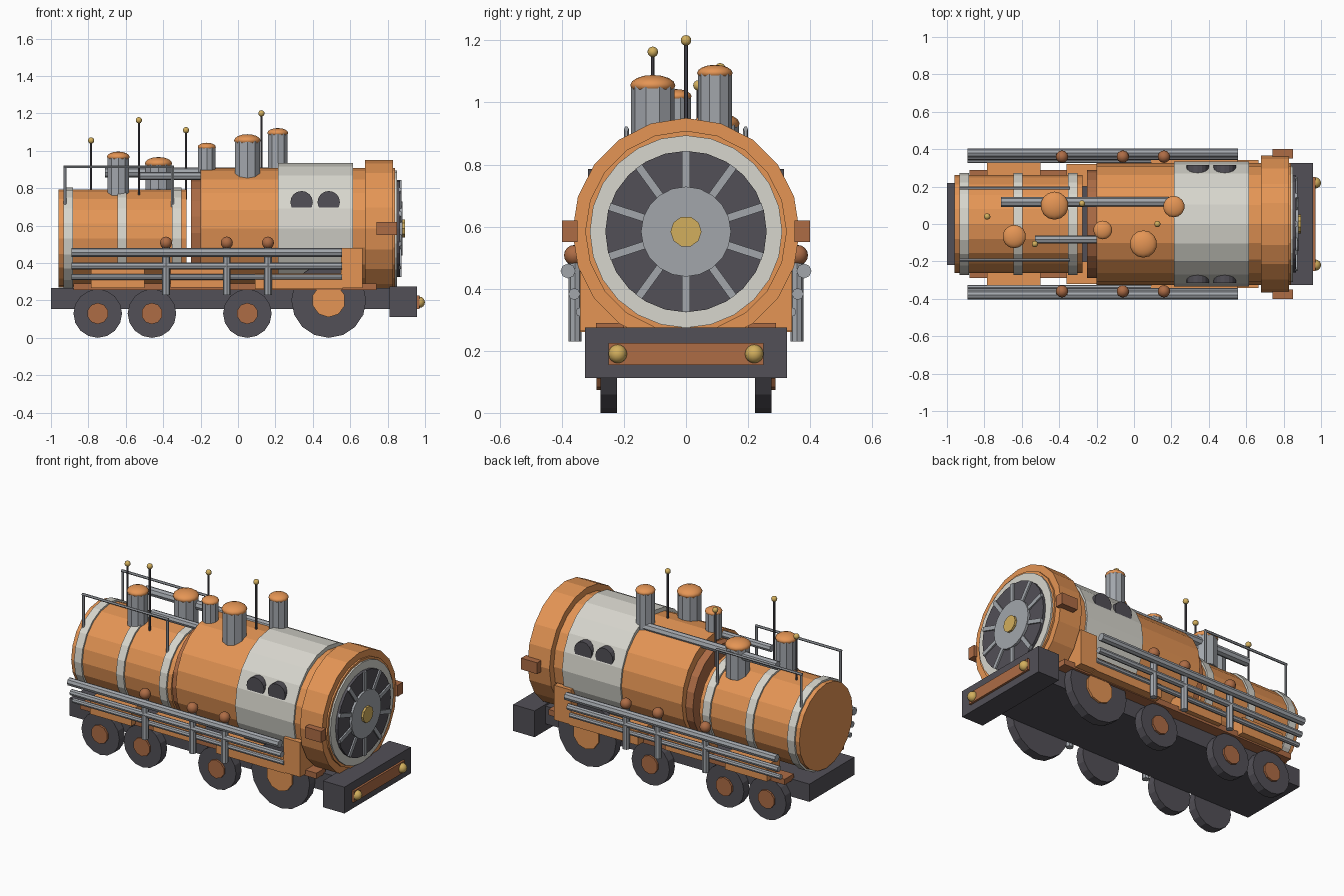
import bpy, math
from mathutils import Matrix, Vector

if "Cube" in bpy.data.objects:
    bpy.data.objects.remove(bpy.data.objects["Cube"])


def mat(name, r, g, b):
    m = bpy.data.materials.new(name)
    m.diffuse_color = (r, g, b, 1)
    m.use_nodes = True
    m.node_tree.nodes["Principled BSDF"].inputs["Base Color"].default_value = m.diffuse_color
    return m


ORANGE = mat("orange", 0.78, 0.30, 0.09)
COPPER = mat("copper", 0.42, 0.15, 0.06)
CREAM = mat("cream", 0.68, 0.67, 0.61)
DARK = mat("dark", 0.085, 0.08, 0.095)
BRASS = mat("brass", 0.65, 0.43, 0.11)
STEEL = mat("steel", 0.36, 0.38, 0.41)


def finish(name, material):
    o = bpy.context.object
    o.name = name
    o.data.materials.append(material)
    return o


def box(name, x, y, z, material):
    """Box from (min, max) pairs."""
    bpy.ops.mesh.primitive_cube_add(size=1, location=[sum(p) / 2 for p in (x, y, z)])
    bpy.context.object.scale = [abs(p[1] - p[0]) for p in (x, y, z)]
    return finish(name, material)


def rod(name, a, b, r, material, n=8):
    """Cylinder between two points."""
    a, b = Vector(a), Vector(b)
    d = b - a
    bpy.ops.mesh.primitive_cylinder_add(vertices=n, radius=r, depth=d.length, location=(a + b) / 2)
    if abs(d.x) > 1e-6:
        bpy.context.object.rotation_euler = (0, math.pi / 2, 0)
    elif abs(d.y) > 1e-6:
        bpy.context.object.rotation_euler = (math.pi / 2, 0, 0)
    return finish(name, material)


def drum(name, x0, x1, z, r, material, n=20):
    """Lengthwise cylinder on the centre line."""
    return rod(name, (x0, 0, z), (x1, 0, z), r, material, n)


def ball(name, p, r, material, flat=1.0):
    bpy.ops.mesh.primitive_uv_sphere_add(segments=14, ring_count=8, radius=r, location=p)
    bpy.context.object.scale.z = flat
    o = finish(name, material)
    o.data.shade_smooth()
    return o


# chassis and front bumper
box("chassis", (-1, 0.84), (-0.22, 0.22), (0.155, 0.265), DARK)
box("bumper", (0.81, 0.957), (-0.325, 0.325), (0.112, 0.275), DARK)
box("bumper_plate", (0.95, 0.97), (-0.25, 0.25), (0.155, 0.225), COPPER)

# boiler with cream sleeve and front collar
BZ = 0.584
drum("boiler", -0.20, 0.84, BZ, 0.325, ORANGE)
drum("boiler_rear_collar", -0.25, -0.19, 0.56, 0.29, COPPER)
sleeve = drum("cream_sleeve", 0.215, 0.615, BZ, 0.35, CREAM)
sleeve.scale.y = 0.335 / 0.35
drum("front_collar", 0.68, 0.83, BZ, 0.366, ORANGE)

# smokebox face
drum("face_rim", 0.83, 0.85, BZ, 0.31, CREAM, 24)
drum("face_dark_disc", 0.84, 0.866, BZ, 0.26, DARK, 24)
drum("face_hub", 0.86, 0.88, BZ, 0.145, STEEL, 20)
drum("face_boss", 0.87, 0.893, BZ, 0.05, BRASS, 10)
for i in range(10):
    a = math.radians(90 + 36 * i)
    o = box("face_spoke", (0.86, 0.875), (0.12, 0.258), (-0.0125, 0.0125), STEEL)
    o.location = (0.8675, 0.19 * math.cos(a), BZ + 0.19 * math.sin(a))
    o.rotation_euler.x = a

# rear tank and bands
drum("rear_tank", -0.96, -0.275, 0.53, 0.262, ORANGE)
for x in (-0.908, -0.62, -0.327):
    drum("tank_band", x - 0.025, x + 0.025, 0.53, 0.273, CREAM)

# firebox saddle spanning the boiler
box("saddle", (0.55, 0.665), (-0.342, 0.342), (0.265, 0.48), ORANGE)

# parts repeated on both sides
for s in (-1, 1):
    ball("buffer_light", (0.97, 0.22 * s, 0.19), 0.03, BRASS)
    box("running_strip", (-0.88, 0.74), (0.2 * s, 0.29 * s), (0.255, 0.29), COPPER)
    box("rear_side_box", (-0.785, -0.50), (0.2 * s, 0.33 * s), (0.265, 0.365), ORANGE)
    box("middle_side_box", (-0.36, -0.08), (0.2 * s, 0.32 * s), (0.27, 0.365), ORANGE)
    box("front_side_box", (0.09, 0.56), (0.2 * s, 0.342 * s), (0.26, 0.345), ORANGE)
    box("collar_block", (0.74, 0.85), (0.35 * s, 0.40 * s), (0.55, 0.62), COPPER)
    for x in (0.34, 0.485):
        rod("porthole", (x, 0.27 * s, 0.725), (x, 0.316 * s, 0.725), 0.06, DARK, 16)
    # wheels
    for x, r, hub, m in ((-0.75, 0.13, 0.057, COPPER), (-0.46, 0.13, 0.057, COPPER),
                         (0.05, 0.13, 0.057, COPPER), (0.485, 0.2, 0.09, ORANGE)):
        rod("wheel", (x, 0.222 * s, r), (x, 0.276 * s, r), r, DARK, 16)
        rod("wheel_hub", (x, 0.26 * s, r), (x, 0.288 * s, r), hub, m, 10)
    # side pipes, posts and valves
    for y, z, r in ((0.38, 0.457, 0.024), (0.36, 0.383, 0.019), (0.34, 0.325, 0.015)):
        rod("side_pipe", (-0.89, y * s, z), (0.555, y * s, z), r, STEEL)
    for x in (-0.385, -0.06, 0.16):
        rod("pipe_post", (x, 0.358 * s, 0.23), (x, 0.358 * s, 0.50), 0.021, STEEL)
        ball("pipe_valve", (x, 0.36 * s, 0.508), 0.033, COPPER)
    # tank handrail
    rod("handrail", (-0.932, 0.192 * s, 0.915), (-0.343, 0.192 * s, 0.915), 0.008, STEEL, 6)
    for x in (-0.925, -0.35):
        rod("handrail_post", (x, 0.192 * s, 0.69), (x, 0.192 * s, 0.915), 0.008, STEEL, 6)

# chimneys with domed caps
for x, y, r, z0, z1 in ((-0.64, -0.067, 0.06, 0.76, 0.967), (-0.425, 0.098, 0.072, 0.74, 0.932),
                        (-0.167, -0.032, 0.048, 0.86, 1.02), (0.05, -0.107, 0.07, 0.84, 1.055),
                        (0.213, 0.093, 0.055, 0.85, 1.095)):
    rod("chimney", (x, y, z0), (x, y, z1), r, STEEL, 10)
    ball("chimney_cap", (x, y, z1), r * 1.04, ORANGE, 0.46)

# antennas
for x, y, z in ((-0.785, 0.04, 1.055), (-0.53, -0.107, 1.163), (-0.278, 0.11, 1.11), (0.125, 0, 1.2)):
    rod("antenna", (x, y, 0.74), (x, y, z), 0.006, DARK, 6)
    ball("antenna_tip", (x, y, z), 0.017, BRASS)

# roof pipes
rod("long_roof_pipe", (-0.71, 0.117, 0.883), (0.2, 0.117, 0.883), 0.027, STEEL)
rod("short_roof_pipe", (-0.53, -0.083, 0.865), (-0.19, -0.083, 0.865), 0.022, STEEL)
